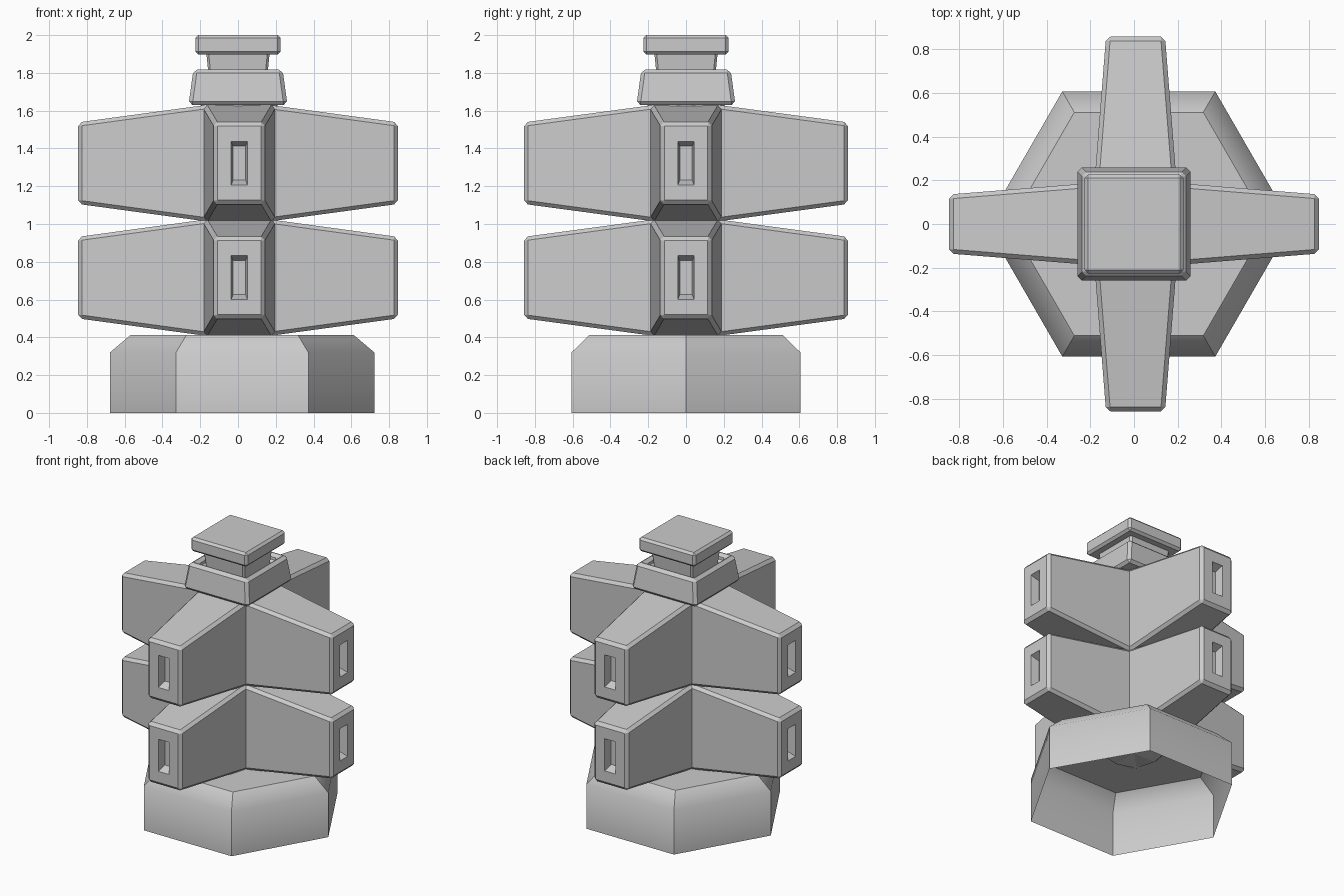
import bpy, bmesh
from math import pi, cos, sin, sqrt
from mathutils import Matrix

if "Cube" in bpy.data.objects:
    bpy.data.objects.remove(bpy.data.objects["Cube"])


def add_object(name, bm):
    mesh = bpy.data.meshes.new(name)
    bm.to_mesh(mesh)
    bm.free()
    obj = bpy.data.objects.new(name, mesh)
    bpy.context.collection.objects.link(obj)
    return obj


def loft(name, sides, rings, x=0.0, bottom=True, bevel=0.0):
    """Stack regular polygons given as (corner radius, height), capped at the end."""
    bm = bmesh.new()
    turn = pi / 4 if sides == 4 else 0
    loops = []
    for r, z in rings:
        angles = [turn + 2 * pi * i / sides for i in range(sides)]
        loops.append([bm.verts.new((x + r * cos(a), r * sin(a), z)) for a in angles])
    for lo, hi in zip(loops, loops[1:]):
        for i in range(sides):
            j = (i + 1) % sides
            bm.faces.new((lo[i], lo[j], hi[j], hi[i]))
    bm.faces.new(loops[-1])
    if bottom:
        bm.faces.new(loops[0][::-1])
    obj = add_object(name, bm)
    if bevel:
        mod = obj.modifiers.new("edge_bevel", 'BEVEL')
        mod.width = bevel
        mod.segments = 1
        mod.limit_method = 'ANGLE'
    return obj


def square(half, z):
    return (half * sqrt(2), z)


def arm(name, angle, length, x, z):
    """Tapered arm with bevelled edges and a sunken slot in its tip."""
    corners = [(-1, -1), (1, -1), (1, 1), (-1, 1)]
    bm = bmesh.new()
    root = [bm.verts.new((0, 0.203 * a, 0.331 * b)) for a, b in corners]
    tip = [bm.verts.new((length, 0.135 * a, 0.216 * b)) for a, b in corners]
    for i in range(4):
        j = (i + 1) % 4
        bm.faces.new((root[i], root[j], tip[j], tip[i]))
    bm.faces.new(tip)
    edges = [e for e in bm.edges if any(v in tip for v in e.verts)]
    bmesh.ops.bevel(bm, geom=edges, offset=0.02, offset_type='OFFSET',
                    segments=1, affect='EDGES', clamp_overlap=True)
    # slot: mouth first, then the smaller floor
    bm.normal_update()
    face = max(bm.faces, key=lambda f: f.calc_center_median().x)
    for depth, w, h in ((0, 0.043, 0.116), (0.06, 0.033, 0.09)):
        bmesh.ops.inset_individual(bm, faces=[face], thickness=0.01)
        for v in face.verts:
            v.co = (length - depth, w if v.co.y > 0 else -w, h if v.co.z > 0 else -h)
    bm.transform(Matrix.Translation((x, 0, z)) @ Matrix.Rotation(angle, 4, 'Z'))
    return add_object(name, bm)


# Hexagonal base, an open shell underneath, soft between wall and chamfer
base = loft("base", 6, [(0.70, 0), (0.70, 0.32), (0.59, 0.413)], x=0.022, bottom=False)
for p in base.data.polygons:
    p.use_smooth = True
bm = bmesh.new()
bm.from_mesh(base.data)
for e in bm.edges:
    zs = [v.co.z for v in e.verts]
    e.smooth = max(zs) - min(zs) < 0.01 and zs[0] < 0.4
bm.to_mesh(base.data)
bm.free()

# Two tiers of four arms
for tier, z in (("lower", 0.716), ("upper", 1.322)):
    for i, side in enumerate(("right", "back", "left", "front")):
        along_y = i % 2
        arm(f"{tier}_{side}_arm", i * pi / 2, 0.857 if along_y else 0.846,
            0.007 if along_y else 0.0, z)

# Collar with a sunken socket, neck and cap
loft("collar", 4, [square(0.262, 1.63), square(0.236, 1.818),
                   square(0.19, 1.818), square(0.185, 1.76)], bevel=0.02)
loft("neck", 4, [square(0.152, 1.75), square(0.168, 1.91)], bevel=0.012)
loft("cap", 4, [square(0.226, 1.898), square(0.226, 2.0)], bevel=0.016)
